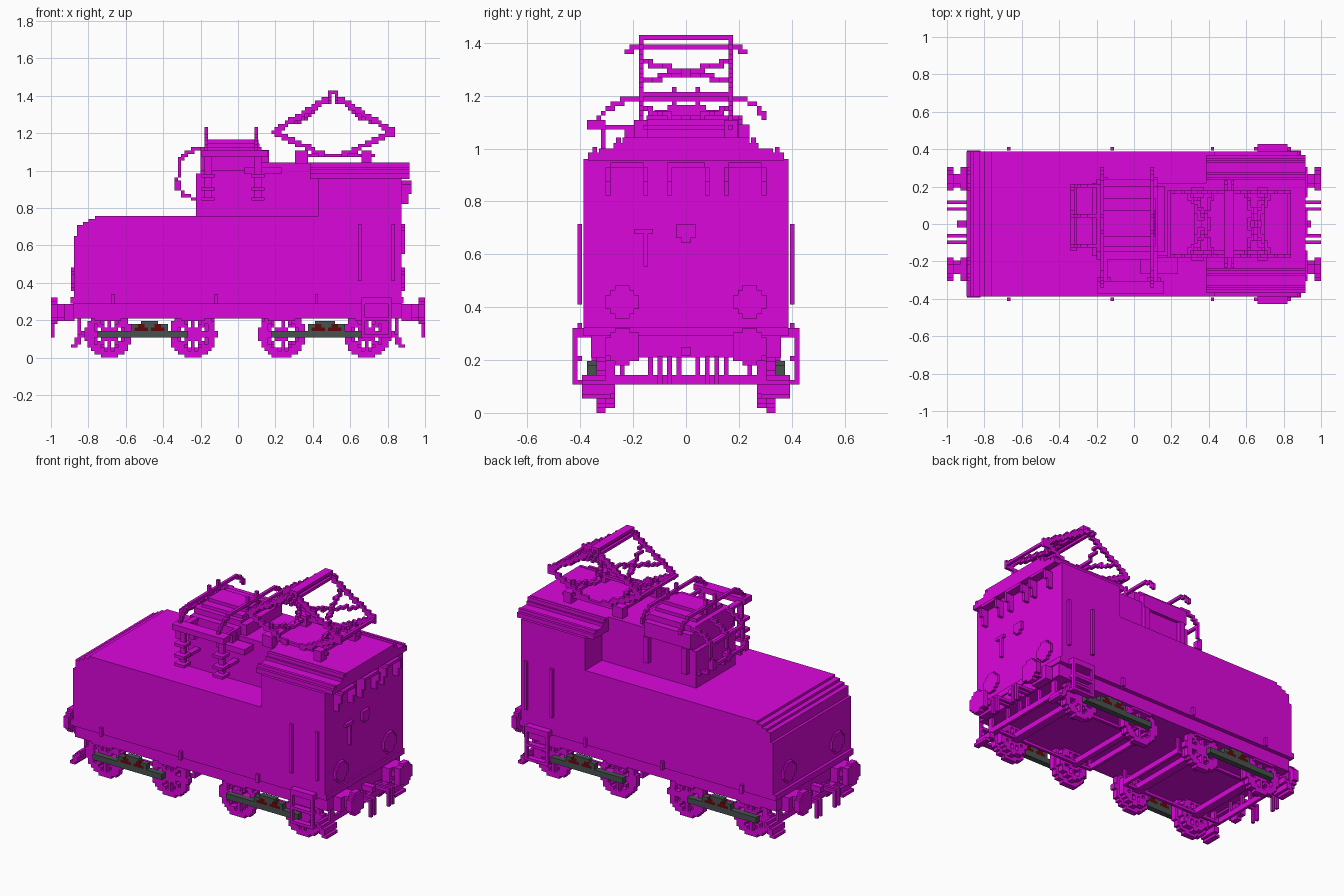
import bpy, bmesh, math
from mathutils import Vector

V = 2 / 112  # size of one cube

if "Cube" in bpy.data.objects:
    bpy.data.objects.remove(bpy.data.objects["Cube"])


def material(name, rgb):
    m = bpy.data.materials.new(name)
    m.use_nodes = True
    m.diffuse_color = (*rgb, 1)
    m.node_tree.nodes["Principled BSDF"].inputs["Base Color"].default_value = (*rgb, 1)
    return m


MAGENTA = material("magenta", (0.72, 0.002, 0.72))
GREY = material("dark_grey", (0.065, 0.085, 0.08))
RED = material("dark_red", (0.11, 0.003, 0.003))


def finish(name, bm, mat):
    me = bpy.data.meshes.new(name)
    bm.to_mesh(me)
    bm.free()
    me.materials.append(mat)
    bpy.context.collection.objects.link(bpy.data.objects.new(name, me))


def blocks(name, boxes, mat=MAGENTA):
    """Large plain boxes given as x0, x1, y0, y1, z0, z1."""
    bm = bmesh.new()
    for b in boxes:
        lo, hi = Vector(b[::2]), Vector(b[1::2])
        for v in bmesh.ops.create_cube(bm, size=1)["verts"]:
            v.co = [(lo[i] + hi[i]) / 2 + v.co[i] * (hi[i] - lo[i]) for i in range(3)]
    finish(name, bm, mat)


def voxels(name, cells, mat=MAGENTA):
    """Skin of a set of grid cells."""
    bm, verts = bmesh.new(), {}

    def vert(p):
        if p not in verts:
            verts[p] = bm.verts.new([c * V for c in p])
        return verts[p]

    for c in cells:
        for a in range(3):
            for s in (0, 1):
                n = list(c)
                n[a] += 2 * s - 1
                if tuple(n) in cells:
                    continue
                quad = []
                for u, w in ((0, 0), (1, 0), (1, 1), (0, 1)):
                    p = list(c)
                    p[a] += s
                    p[(a + 1) % 3] += u
                    p[(a + 2) % 3] += w
                    quad.append(vert(tuple(p)))
                bm.faces.new(quad if s else quad[::-1])
    finish(name, bm, mat)


def span(a, b):
    a, b = sorted((a, b))
    lo = round(a / V)
    return range(lo, max(lo + 1, round(b / V)))


def box(x0, x1, y0, y1, z0, z1):
    return {(i, j, k) for i in span(x0, x1) for j in span(y0, y1) for k in span(z0, z1)}


def disc(a, b, r, t0, t1, axis, inner=0):
    """Disc along x (a=y, b=z) or along y (a=x, b=z); a hollow one gets spokes."""
    cells = set()
    for i in span(a - r - V, a + r + V):
        for k in span(b - r - V, b + r + V):
            da, db = (i + 0.5) * V - a, (k + 0.5) * V - b
            d = math.hypot(da, db)
            spoke = min(abs(da), abs(db), abs(da - db) * .7, abs(da + db) * .7) < V * .55
            if d <= r and (d >= inner or spoke or d < .045):
                cells |= {(i, t, k) if axis == "y" else (t, i, k) for t in span(t0, t1)}
    return cells


def plus(x0, x1, y, z, r):
    """Cross shaped lamp on an end wall."""
    h = r * .4
    return (box(x0, x1, y - h, y + h, z - r, z + r) | box(x0, x1, y - r, y + r, z - h, z + h)
            | box(x0, x1, y - r * .7, y + r * .7, z - r * .7, z + r * .7))


def wire(*pts):
    cells = set()
    for p, q in zip(pts, pts[1:]):
        p, q = Vector(p), Vector(q)
        n = max(1, int((q - p).length / V * 2))
        for s in range(n + 1):
            cells.add(tuple(math.floor(c / V + 1e-4) for c in p.lerp(q, s / n)))
    return cells


# Hood with stepped end, cab and centre housing
HALF = .387
blocks("hood", [(x, .45, -HALF, HALF, z0, z1) for x, z0, z1 in
                ((-.877, .3, .65), (-.86, .65, .71), (-.83, .71, .725),
                 (-.80, .725, .742), (-.765, .742, .757))])
blocks("cab", [(.43, .875, -HALF, HALF, .3, .96)])
blocks("cab_roof", [(.385, .917, -y, y, z0, z1) for y, z0, z1 in
                    ((.37, .955, .985), (.33, .985, 1.0), (.275, 1.0, 1.02), (.24, 1.02, 1.042))])
blocks("centre_housing", [(-.225, .43, -.17, .22, .75, .985), (-.2, .43, -.17, .22, .985, 1.042)])
blocks("roof_case", [(-.2, .125, -.19, .24, 1.0, 1.09), (-.2, .125, -.15, .2, 1.09, 1.125),
                     (-.17, .115, -.12, .14, 1.125, 1.145), (-.16, .11, -.07, .075, 1.145, 1.165),
                     (.125, .165, -.15, .2, 1.03, 1.11)])
blocks("roof_ribs", [(.385, .917, s * y - .009, s * y + .009, .985, z)
                     for s in (-1, 1) for y, z in ((.345, 1.005), (.255, 1.042))])

# Footplate and underframe
blocks("underframe", [(-.88, .875, -.36, .36, .21, .31)])
blocks("footplate", [(-.895, .885, -HALF, HALF, .29, .325)])
voxels("footplate_clips", set().union(*[box(x, x + V, s * .387, s * .405, .285, .335)
                                        for x in (-.67, -.12, .41) for s in (-1, 1)]))

# Door handrails
voxels("door_rails", set().union(*[box(x, x + V, s * .387, s * .405, .415, .717)
                                   for x in (.65, .815) for s in (-1, 1)]))

# Lamps, handle and window hoods on the ends
lamps = plus(.87, .9, 0, .68, .04)
for y in (-.245, .245):
    lamps |= plus(.87, .9, y, .42, .062) | plus(-.9, -.87, y, .42, .062)
voxels("lamps", lamps)
voxels("end_handle", box(.87, .895, -.205, -.125, .67, .705) | box(.87, .895, -.16, -.145, .555, .67))
hoods = set()
for y in (-.225, 0, .225):
    hoods |= box(.87, .93, y - .065, y + .065, .92, .94)
    for s in (-1, 1):
        hoods |= box(.87, .93, y + s * .063, y + s * .08, .875, .93)
        hoods |= box(.87, .91, y + s * .063, y + s * .08, .825, .875)
voxels("window_hoods", hoods)

# Buffers, hoses and couplers
ends = set()
for e in (-1, 1):
    for s in (-1, 1):
        ends |= disc(s * .24, .25, .07, e * .965, e, "x") | disc(s * .24, .25, .036, e * .87, e * .97, "x")
        ends |= box(e * .87, e * .92, s * .18, s * .3, .2, .29)
        for y in (.067, .115):
            ends |= box(e * .87, e, s * y, s * y + V, .2, .22)
            ends |= box(e * .982, e, s * y, s * y + V, .11, .22)
    ends |= box(e * .87, e * .955, -.02, .02, .21, .25)
voxels("buffers_and_couplings", ends)

# Wheels with spokes, rim and flange
for n, x in enumerate((-.69, -.24, .235, .69)):
    w = disc(x, .125, .025, -.3, .3, "y")
    for s in (-1, 1):
        w |= disc(x, .125, .126, s * .305, s * .34, "y", .085)
        w |= disc(x, .125, .1, s * .27, s * .31, "y", .07)
        w |= box(x - .07, x + .07, s * .27, s * .35, .195, .215)
    voxels("wheelset_%d" % (n + 1), w)

# Bogies: dark side frames with red springs set into them
frames, springs = set(), set()
for x0, x1 in ((-.755, -.262), (.185, .675)):
    c = (x0 + x1) / 2 + .035
    for s in (-1, 1):
        frames |= box(x0, x1, s * .34, s * .37, .107, .143)
        frames |= box(c - .098, c + .098, s * .34, s * .37, .143, .178)
        frames |= box(c - .05, c + .05, s * .34, s * .37, .178, .195)
        for d in (-.045, .045):
            springs |= box(c + d - .036, c + d + .036, s * .34, s * .37, .143, .16)
            springs |= box(c + d - .018, c + d + .018, s * .34, s * .37, .16, .178)
voxels("bogie_side_frames", frames - springs, GREY)
voxels("bogie_springs", springs, RED)

# Rectangular bogie guards with ploughs and hangers
guards = set()
for e in (-1, 1):
    guards |= box(e * .84, e * .86, -.3, .3, .107, .143)
    guards |= box(e * .125, e * .143, -.245, .245, .107, .143)
    for s in (-1, 1):
        guards |= box(e * .125, e * .86, s * .228, s * .245, .107, .125)
        guards |= box(e * .125, e * .143, s * .228, s * .245, .125, .215)
        for k in range(5):
            guards |= box(e * (.82 + .008 * k), e * (.845 + .012 * k), s * (.23 + .015 * k),
                          s * .387, .125 - V * k, .143 - V * k)
        guards |= box(e * .84, e * .86, s * .27, s * .3, .14, .22)
        for y in (.03, .15):
            guards |= box(e * .84, e * .86, s * y, s * y + V, .14, .22)
voxels("rail_guards", guards)

# Cab steps
steps = set()
for s in (-1, 1):
    steps |= box(.66, .83, s * .33, s * .425, .285, .32)
    for x in (.67, .81):
        steps |= wire((x, s * .42, .29), (x, s * .42, .11))
    for z in (.107, .2):
        steps |= box(.67, .83, s * .395, s * .43, z, z + V)
voxels("cab_steps", steps)

# Arched roof wires and the front rail loops
arches = set()
for x in (-.165, .105):
    arches |= wire((x, -.35, 1.08), (x, -.32, 1.13), (x, -.27, 1.17), (x, -.2, 1.19),
                   (x, .2, 1.19), (x, .27, 1.16), (x, .3, 1.11))
    for y in (-.05, .05):
        arches |= wire((x, y, 1.15), (x, y, 1.22))
voxels("roof_wires", arches)
loops = set()
for y in (-.12, .05, .2):
    loops |= wire((-.19, y, 1.12), (-.27, y, 1.1), (-.315, y, 1.04), (-.325, y, .92),
                  (-.29, y, .87), (-.22, y, .845))
    loops |= box(-.34, -.3, y - .02, y + .02, .9, .94)
for x, z in ((-.315, 1.04), (-.325, .92)):
    loops |= wire((x, -.12, z), (x, .2, z))
voxels("front_rail_loops", loops)

# Side insulators beside the housing
ins = box(-.2, .16, -.37, -.3, 1.07, 1.105) | box(.03, .24, -.265, -.17, .985, 1.02)
for x in (-.16, .11):
    ins |= box(x - .018, x + .018, -.33, -.3, .84, 1.09)
    for z in (.84, .9, .97):
        ins |= box(x - .04, x + .04, -.36, -.28, z, z + V)
    ins |= box(x - .018, x + .018, -.3, -.15, .87, .89) | box(x - .01, x + .01, -.3, -.15, 1.07, 1.09)
    ins |= box(x - .018, x + .018, -.24, -.205, .97, 1.08)
    ins |= box(x - .02, x + .02, .22, .25, .84, 1.0)
voxels("side_insulators", ins)

# Pantograph
pan = box(.49, .535, -.17, .17, 1.41, 1.43)
MID = .51
for s in (-1, 1):
    y = s * .165
    pan |= box(.3, .74, y, y + V, 1.065, 1.085)
    for x in (.34, .685):
        pan |= box(x - .03, x + .03, y - .03, y + .03, 1.04, 1.1)
    for e in (-1, 1):
        knee = MID + e * .32
        for up in (0, .012):
            pan |= wire((MID + e * .06, y, 1.08 + up), (knee, y, 1.2 + up), (MID + e * .02, y, 1.385 + up))
            pan |= wire((knee, -.165, 1.2 + up), (knee, .165, 1.2 + up))
        # Cross bracing and collector bars
        pan |= wire((MID + e * .22, y, 1.255), (MID + e * .14, 0, 1.285), (MID + e * .09, y, 1.33))
        pan |= wire((MID + e * .2, y, 1.15), (MID + e * .1, 0, 1.11))
        pan |= wire((MID + e * .025, -.2, 1.385), (MID + e * .025, .2, 1.385))
        pan |= wire((MID + e * .025, s * .2, 1.385), (MID + e * .025, s * .215, 1.36))
for x in (.34, .685):
    pan |= box(x - .01, x + .01, -.17, .17, 1.065, 1.085)
voxels("pantograph", pan)
